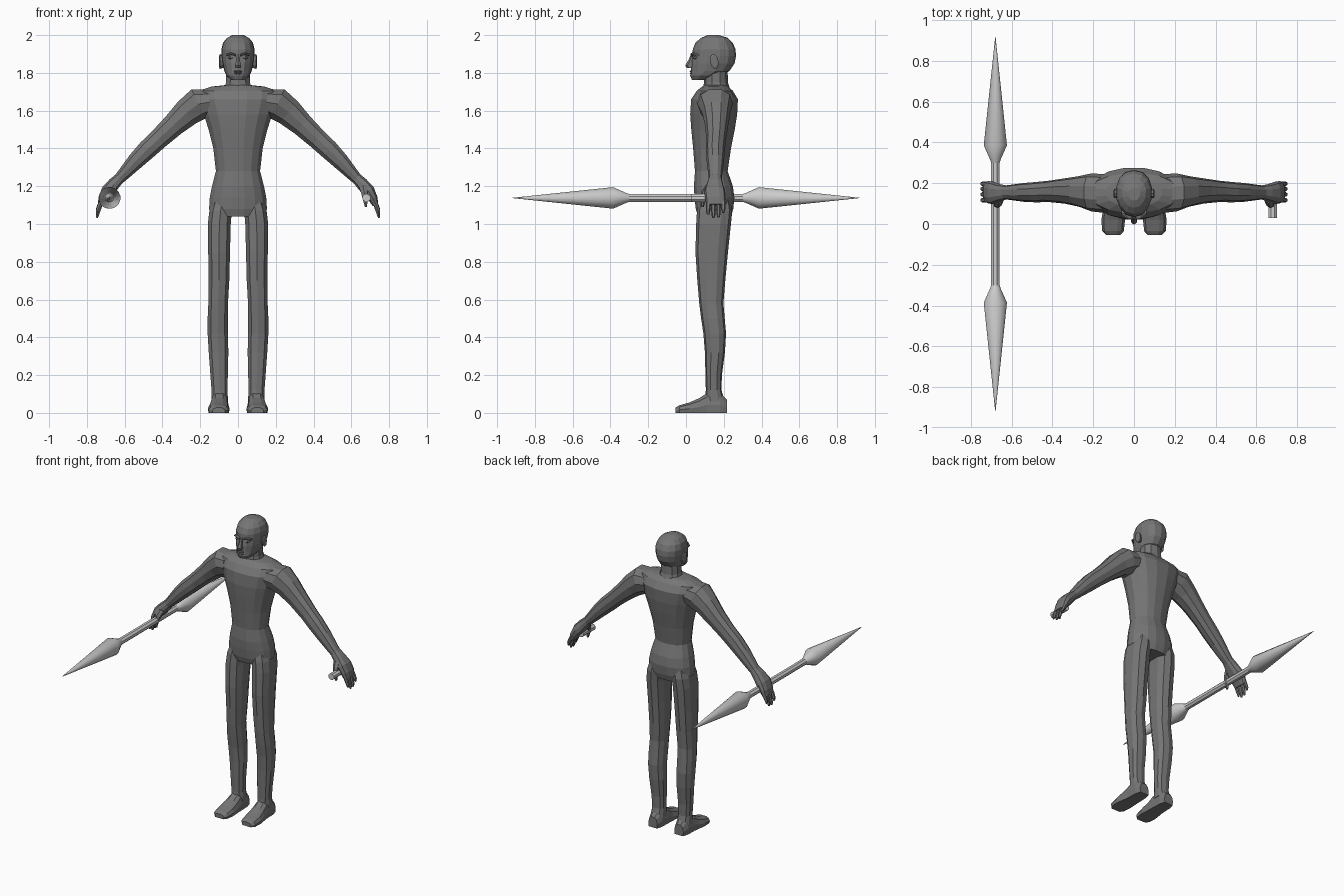
import bpy, bmesh, math
from mathutils import Vector


def material(name, v):
    m = bpy.data.materials.new(name)
    m.diffuse_color = (v, v, v, 1)
    return m


BODY = material("dark grey", 0.18)
STEEL = material("light grey", 0.6)


def loft(name, rings, mat=BODY, smooth=False):
    """Skin a list of equal-length point rings and cap both ends."""
    bm = bmesh.new()
    vs = [[bm.verts.new(p) for p in r] for r in rings]
    n = len(vs[0])
    for a, b in zip(vs, vs[1:]):
        for i in range(n):
            j = (i + 1) % n
            bm.faces.new((a[i], a[j], b[j], b[i]))
    bm.faces.new(vs[0])
    bm.faces.new(vs[-1])
    bmesh.ops.recalc_face_normals(bm, faces=bm.faces)
    me = bpy.data.meshes.new(name)
    bm.to_mesh(me)
    bm.free()
    ob = bpy.data.objects.new(name, me)
    bpy.context.collection.objects.link(ob)
    me.materials.append(mat)
    if smooth:
        bpy.ops.object.select_all(action='DESELECT')
        ob.select_set(True)
        bpy.context.view_layer.objects.active = ob
        bpy.ops.object.shade_smooth_by_angle(angle=math.radians(35))
    return ob


def oval(c, u, v, n, p=2.0):
    """Superellipse ring around c with half axes u and v."""
    c, u, v = Vector(c), Vector(u), Vector(v)
    out = []
    for i in range(n):
        a = 2 * math.pi * (i + 0.5) / n
        ca, sa = math.cos(a), math.sin(a)
        out.append(c + u * math.copysign(abs(ca) ** (2 / p), ca)
                   + v * math.copysign(abs(sa) ** (2 / p), sa))
    return out


def level(z, hx, yf, yb, cx=0, n=12, p=2.2):
    """Horizontal ring at height z, spanning yf to yb."""
    return oval((cx, (yf + yb) / 2, z), (hx, 0, 0), (0, (yb - yf) / 2, 0), n, p)


def limb(name, path, s, n=10, p=2.2):
    """Tube along x, y, z, thickness, y-thickness points, on side s."""
    pts = [Vector((s * q[0], q[1], q[2])) for q in path]
    rings = []
    for i, q in enumerate(path):
        t = pts[min(i + 1, len(pts) - 1)] - pts[max(i - 1, 0)]
        side = Vector((t.z, 0, -t.x)).normalized()
        rings.append(oval(pts[i], side * q[3], (0, q[4], 0), n, p))
    return loft(name, rings)


# Torso and pelvis
loft("torso", [level(*r, n=16) for r in (
    (1.04, .135, .062, .24), (1.08, .156, .05, .252), (1.14, .152, .043, .258),
    (1.2, .14, .04, .25), (1.28, .119, .046, .222), (1.4, .133, .036, .24),
    (1.5, .158, .026, .26), (1.58, .185, .02, .273), (1.66, .215, .025, .277),
    (1.705, .215, .055, .25), (1.728, .14, .085, .225), (1.735, .07, .095, .22))])

# Neck
loft("neck", [level(*r, n=10) for r in (
    (1.71, .08, .09, .235), (1.75, .066, .095, .222), (1.83, .066, .1, .22))])

# Head, narrower toward the face
head = []
for z, hx, yf, yb in ((1.762, .036, .032, .1), (1.785, .062, .022, .175),
                      (1.81, .074, .025, .23), (1.85, .084, .027, .257),
                      (1.89, .089, .034, .265), (1.925, .09, .036, .262),
                      (1.96, .081, .05, .247), (1.985, .06, .08, .222),
                      (2.0, .03, .115, .175)):
    ring = level(z, hx, yf, yb, n=14, p=2.3)
    for v in ring:
        f = (v.y - yf) / (yb - yf)
        v.x *= 0.86 + 0.14 * min(1, f * 2)
    head.append(ring)
loft("head", head)

# Nose, mouth, brows, eyes and ears
loft("nose", [level(*r, n=6) for r in (
    (1.825, .018, .004, .05), (1.84, .017, -.004, .05),
    (1.87, .011, .014, .05), (1.9, .009, .027, .05))])
for z, y in ((1.797, .019), (1.808, .017)):
    loft("lip", [level(z - .005, .018, y + .005, .05, n=8),
                 level(z, .025, y, .05, n=8),
                 level(z + .005, .018, y + .005, .05, n=8)])
for s in (-1, 1):
    loft("brow", [oval((s * x, y, z), (0, .012, 0), (0, 0, .006), 6)
                  for x, y, z in ((.01, .033, 1.893), (.035, .037, 1.902),
                                  (.062, .058, 1.895))])
    loft("eye", [level(z, h, y, .07, cx=s * .036, n=8)
                 for z, h, y in ((1.872, .009, .043), (1.88, .017, .036),
                                 (1.888, .009, .043))])
    loft("ear", [oval((s * x, .15, 1.86), (0, w, w * .35), (0, -w * .45, h), 8)
                 for x, w, h in ((.075, .016, .032), (.096, .022, .04),
                                 (.1, .014, .03))])

for s in (-1, 1):
    # Leg from hip to ankle
    loft("leg", [level(z, h, f, b, cx=s * c, n=10, p=2.5) for z, c, h, f, b in (
        (.06, .097, .046, .1, .205), (.12, .098, .044, .105, .188),
        (.2, .1, .048, .103, .19), (.32, .103, .054, .1, .206),
        (.42, .107, .056, .092, .212), (.5, .107, .056, .08, .205),
        (.58, .105, .054, .07, .198), (.7, .101, .057, .06, .208),
        (.85, .1, .06, .05, .222), (1.0, .099, .063, .054, .238),
        (1.07, .092, .062, .058, .245), (1.13, .08, .055, .07, .235))])

    # Foot with a flat sole
    rings = []
    for y, w, h, c in ((-.055, .034, .028, .102), (-.035, .053, .04, .103),
                       (.02, .058, .056, .102), (.07, .052, .078, .1),
                       (.11, .048, .105, .098), (.18, .046, .105, .098),
                       (.217, .034, .07, .098)):
        rings.append([(s * (c + w * a), y, h * b) for a, b in (
            (-.92, 0), (.92, 0), (1, .4), (.8, .8), (.4, 1),
            (-.4, 1), (-.8, .8), (-1, .4))])
    loft("foot", rings)

    # Arm from shoulder to wrist
    limb("arm", ((.15, .15, 1.645, .07, .095), (.21, .155, 1.635, .09, .093),
                 (.27, .16, 1.59, .078, .075), (.34, .162, 1.525, .064, .062),
                 (.42, .16, 1.45, .056, .052), (.48, .156, 1.395, .054, .05),
                 (.54, .155, 1.335, .047, .046), (.6, .155, 1.27, .036, .038),
                 (.638, .155, 1.23, .029, .033)), s)

    # Palm
    limb("hand", ((.62, .155, 1.25, .028, .033), (.655, .153, 1.215, .034, .042),
                  (.69, .152, 1.175, .036, .055), (.715, .156, 1.135, .026, .055),
                  (.728, .157, 1.1, .016, .049)), s, p=2.6)

    # Four fingers and a thumb
    for y, tip in ((.117, 1.05), (.145, 1.032), (.172, 1.035), (.197, 1.06)):
        d = 1.11 - tip
        limb("finger", ((.718, y, 1.13, .013, .012), (.734, y, 1.13 - d * .6, .012, .012),
                        (.744, y, tip + .018, .01, .011),
                        (.746, y, tip, .005, .006)), s, n=6)
    limb("thumb", ((.66, .125, 1.205, .024, .022), (.668, .1, 1.17, .02, .02),
                   (.675, .088, 1.125, .014, .013), (.677, .088, 1.09, .006, .007)),
         s, n=6)


def rod(name, x, profile, n):
    """Turned shape along y from y, radius pairs."""
    return loft(name, [oval((x, y, 1.138), (r, 0, 0), (0, 0, r), n)
                       for y, r in profile], STEEL, True)


# Double-ended spear in one hand, short grip in the other
rod("spear_shaft", -.68, ((-.32, .022), (.32, .022)), 8)
for s in (-1, 1):
    rod("spear_head", -.68, ((s * .29, .018), (s * .315, .026),
                             (s * .386, .058), (s * .918, .001)), 16)
rod("short_grip", .68, ((.03, .022), (.16, .022)), 8)
